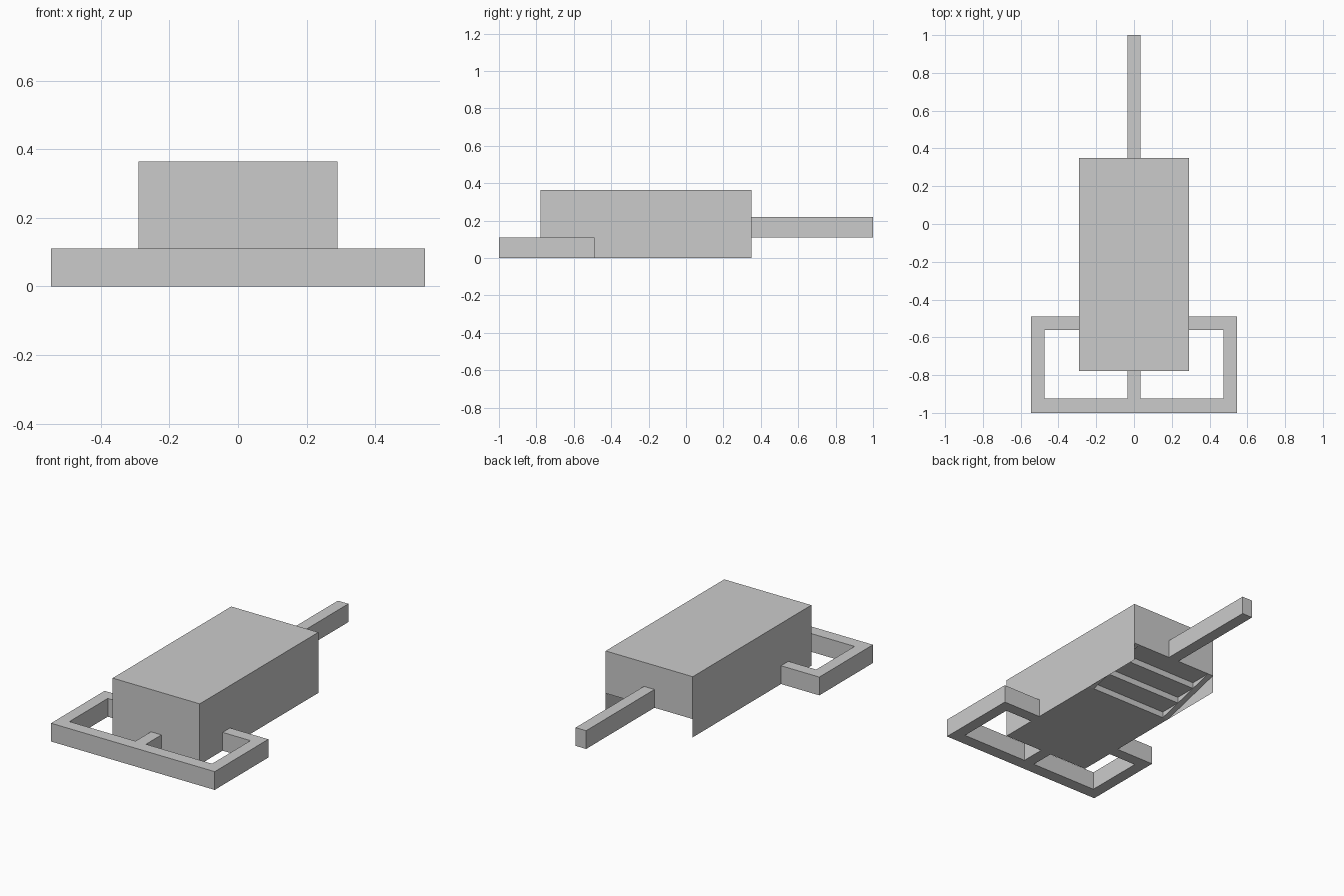
import bpy, bmesh

if "Cube" in bpy.data.objects:
    bpy.data.objects.remove(bpy.data.objects["Cube"])

W, Y0, Y1, H, RAIL = 0.29, -0.778, 0.35, 0.365, 0.11   # body half width, ends, heights
RAMP_Y, INSET, STEPS = -0.05, 0.035, 3                 # underside staircase


def finish(bm, name):
    bmesh.ops.remove_doubles(bm, verts=bm.verts, dist=1e-5)
    mesh = bpy.data.meshes.new(name)
    bm.to_mesh(mesh)
    bm.free()
    ob = bpy.data.objects.new(name, mesh)
    bpy.context.collection.objects.link(ob)
    return ob


def poly(bm, pts):
    return bm.faces.new([bm.verts.new(p) for p in pts])


def strip(bm, profile, x0, x1):
    """Sweep an open (y, z) profile from x0 to x1."""
    for (ya, za), (yb, zb) in zip(profile, profile[1:]):
        poly(bm, [(x0, ya, za), (x0, yb, zb), (x1, yb, zb), (x1, ya, za)])


# Body shell: thin side walls, back wall stops above the opening
bm = bmesh.new()
strip(bm, [(Y1, RAIL), (Y1, H), (Y0, H), (Y0, 0), (RAMP_Y, 0)], -W, W)
for x, order in ((-W, 1), (W, -1)):
    poly(bm, [(x, Y1, 0), (x, Y1, H), (x, Y0, H), (x, Y0, 0)][::order])
finish(bm, "body_shell")

# Underside staircase between two sloping stringers
stairs = [(RAMP_Y, 0)]
run, rise = (Y1 - RAMP_Y) / STEPS, RAIL / STEPS
bm = bmesh.new()
for i in range(STEPS):
    y, z = RAMP_Y + i * run, i * rise
    stairs += [(y, z + rise), (y + run, z + rise)]
    for s in (-1, 1):
        x = s * (W - INSET)
        poly(bm, [(x, y, z), (x, y, z + rise), (x, y + run, z + rise)][::s])
strip(bm, stairs[::-1], W - INSET, INSET - W)
for s in (-1, 1):
    a, b = sorted((s * (W - INSET), s * W))
    strip(bm, [(RAMP_Y, 0), (Y1, RAIL)], a, b)
finish(bm, "underside_steps")

# Front bumper frame, half outline mirrored about x = 0
half = [(0.035, Y0), (0.035, -0.925), (0.475, -0.925), (0.475, -0.56),
        (W, -0.56), (W, -0.49), (0.545, -0.49), (0.545, -1)]
outline = half + [(-x, y) for x, y in reversed(half)]
bm = bmesh.new()
base = poly(bm, [(x, y, 0) for x, y in outline])
top = bmesh.ops.extrude_face_region(bm, geom=[base], use_keep_orig=True)
bmesh.ops.translate(bm, vec=(0, 0, RAIL),
                    verts=[v for v in top["geom"] if isinstance(v, bmesh.types.BMVert)])
bmesh.ops.recalc_face_normals(bm, faces=bm.faces)
finish(bm, "front_frame")

# Rear tow bar
bm = bmesh.new()
bmesh.ops.create_cube(bm, size=1)
bmesh.ops.scale(bm, vec=(0.07, 1 - Y1, RAIL), verts=bm.verts)
bmesh.ops.translate(bm, vec=(0, (1 + Y1) / 2, RAIL * 1.5), verts=bm.verts)
finish(bm, "rear_bar")
